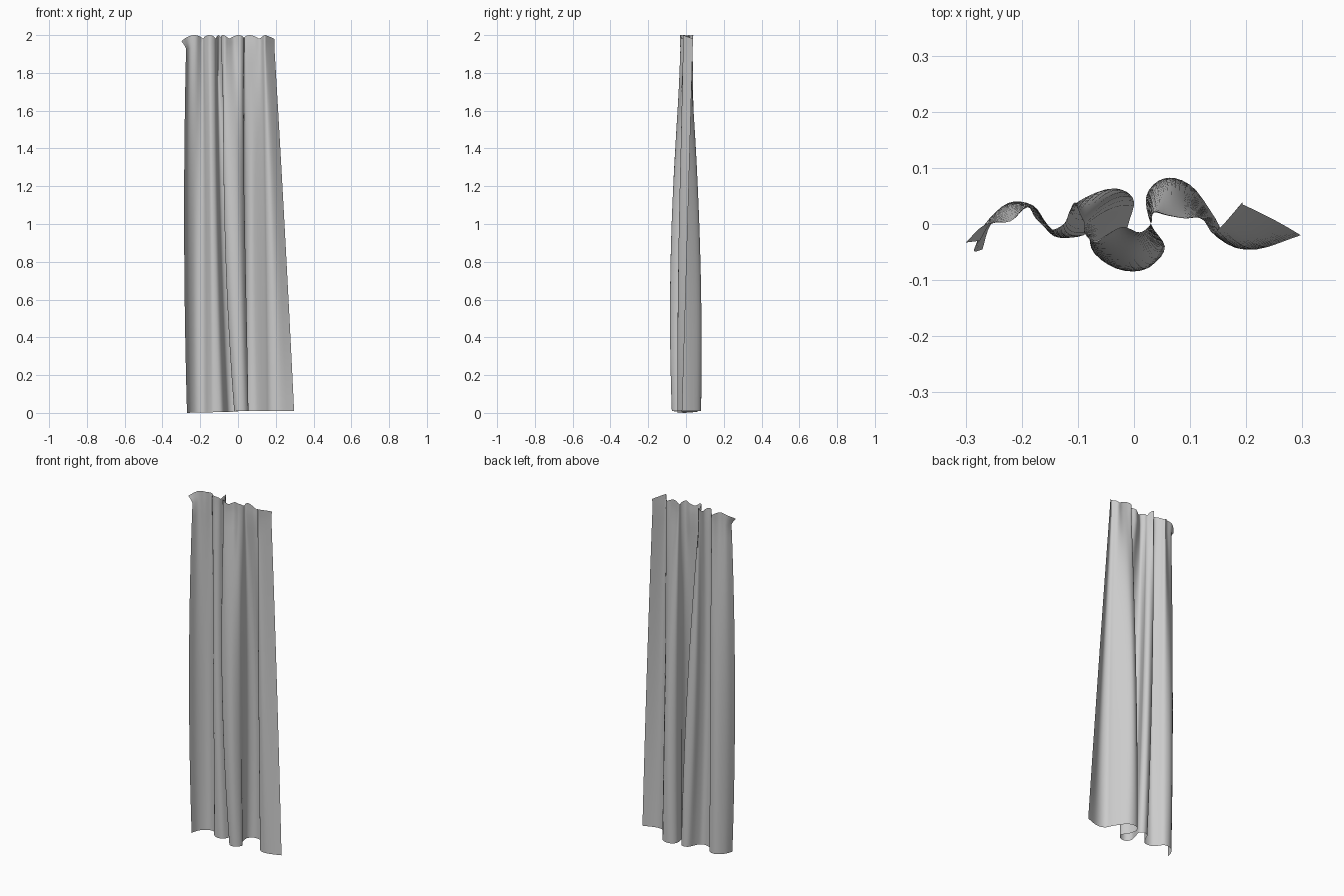
import bpy, bmesh, math
from mathutils import Vector

if "Cube" in bpy.data.objects:
    bpy.data.objects.remove(bpy.data.objects["Cube"])

# Fold paths across the cloth (left to right): hem, middle, gathered heading
HEM = [(-.27, -.045), (-.255, 0), (-.22, .033), (-.18, .033), (-.155, 0), (-.13, -.02),
       (-.09, -.02), (-.068, .01), (-.05, .05), (-.02, .06), (0, .04), (-.01, 0),
       (-.02, -.045), (0, -.073), (.035, -.07), (.055, -.04), (.03, 0), (.022, .05),
       (.05, .078), (.10, .07), (.145, .01), (.17, -.035), (.22, -.045), (.297, -.02)]
MID = [(-.285, -.045), (-.265, 0), (-.225, .03), (-.185, .033), (-.165, .005), (-.145, -.02),
       (-.12, -.015), (-.105, .01), (-.095, .042), (-.065, .05), (-.05, .03), (-.065, -.005),
       (-.075, -.045), (-.045, -.066), (0, -.062), (.03, -.03), (.03, 0), (.03, .045),
       (.06, .062), (.09, .05), (.135, 0), (.15, -.025), (.18, -.03), (.235, .015)]
HEAD = [(-.275, -.03), (-.255, 0), (-.22, .005), (-.19, .03), (-.175, .01), (-.15, -.01),
        (-.125, 0), (-.115, .02), (-.105, .035), (-.095, .015), (-.088, 0), (-.088, -.015),
        (-.07, -.03), (-.05, -.02), (-.02, -.005), (.01, -.015), (.03, 0), (.035, .02),
        (.06, .015), (.09, .01), (.12, .01), (.14, -.015), (.155, -.005), (.193, .035)]
Z = (0.0, 1.2, 1.93)
SUB = 4


def smooth_path(points):
    """Catmull-Rom curve through the fold points."""
    p = [Vector(q) for q in points]
    p = [2 * p[0] - p[1]] + p + [2 * p[-1] - p[-2]]
    out = []
    for i in range(1, len(p) - 2):
        a, b, c, d = p[i - 1:i + 3]
        for k in range(SUB):
            t = k / SUB
            out.append(.5 * (2 * b + (c - a) * t + (2 * a - 5 * b + 4 * c - d) * t**2
                             + (3 * b - a - 3 * c + d) * t**3))
    return out + [p[-2]]


def blend(z):
    """Weights of the three fold paths at height z."""
    return [math.prod((z - Z[j]) / (Z[i] - Z[j]) for j in range(3) if j != i)
            for i in range(3)]


paths = [smooth_path(s) for s in (HEM, MID, HEAD)]
n = len(paths[0])
rows = []

# Hanging cloth from hem to heading
for r in range(25):
    z = Z[2] * r / 24
    w = blend(z)
    row = []
    for i in range(n):
        q = sum((paths[k][i] * w[k] for k in range(3)), Vector((0, 0)))
        row.append((q.x, q.y, z + .01 * (1 - z / Z[2]) * min(1, i / n * 1.6)))
    rows.append(row)

# Flared, scalloped lip above the gathers
for f in (.5, 1):
    row = []
    for i, q in enumerate(paths[2]):
        corner = max(0, 1 - i / 6) * f
        scallop = .02 * abs(math.sin(i / (n - 1) * math.pi * 7))
        row.append((q.x - .025 * corner, q.y * (1 + .1 * f),
                    1.93 + f * (.05 + scallop - .012 * corner)))
    rows.append(row)

bm = bmesh.new()
grid = [[bm.verts.new(co) for co in row] for row in rows]
for lo, hi in zip(grid, grid[1:]):
    for i in range(n - 1):
        bm.faces.new((lo[i], lo[i + 1], hi[i + 1], hi[i]))
for face in bm.faces:
    face.smooth = True
mesh = bpy.data.meshes.new("curtain")
bm.to_mesh(mesh)
bm.free()
curtain = bpy.data.objects.new("curtain", mesh)
bpy.context.collection.objects.link(curtain)
